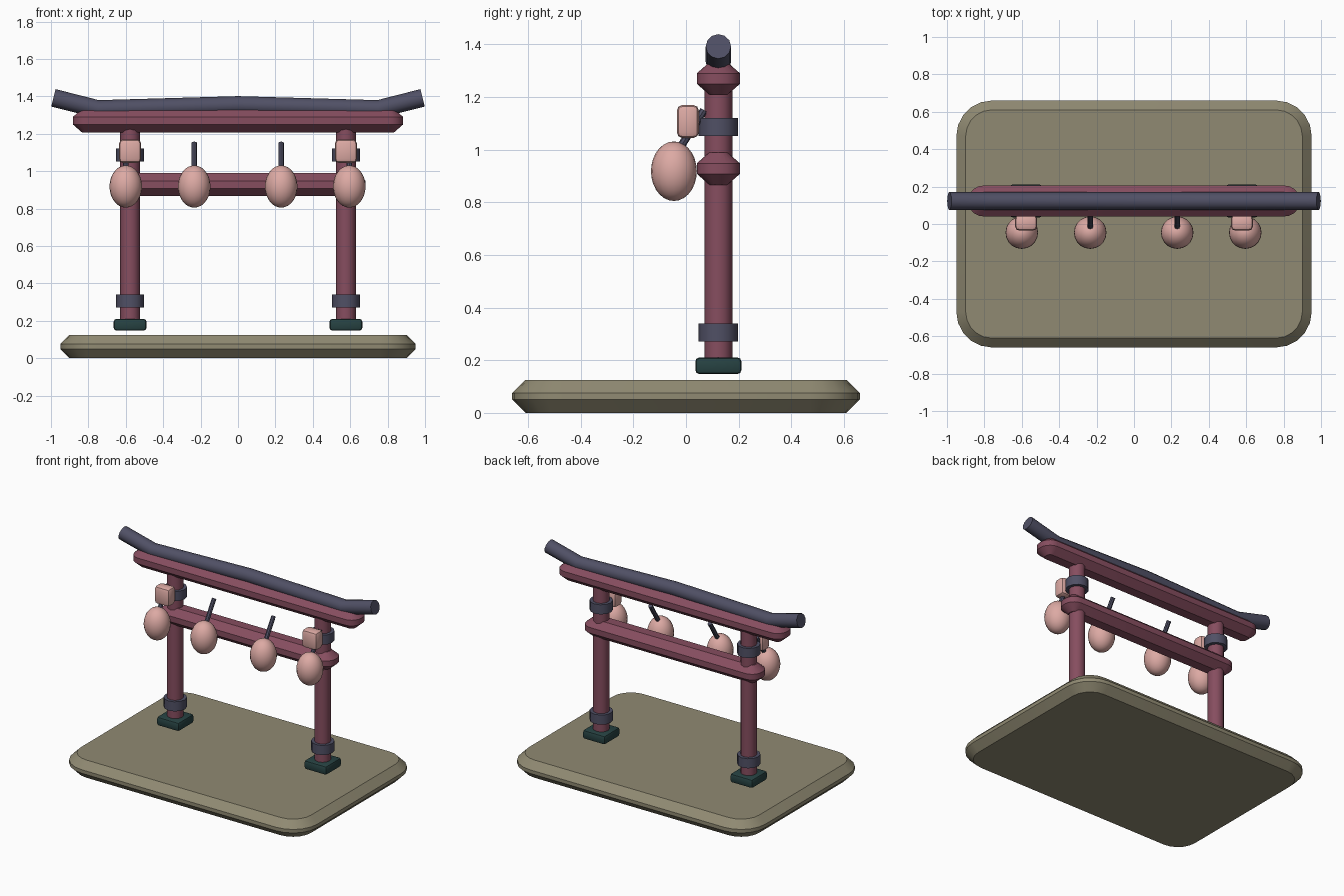
import bpy, bmesh, math
from mathutils import Vector

cube = bpy.data.objects.get("Cube")
if cube:
    bpy.data.objects.remove(cube, do_unlink=True)


def material(name, rgb):
    mat = bpy.data.materials.new(name)
    mat.use_nodes = True
    color = (*rgb, 1)
    mat.diffuse_color = color
    mat.node_tree.nodes["Principled BSDF"].inputs["Base Color"].default_value = color
    return mat


red = material("dusty_red", (0.24, 0.075, 0.115))
slate = material("slate_blue", (0.08, 0.08, 0.13))
teal = material("dark_teal", (0.02, 0.055, 0.055))
pink = material("pale_pink", (0.72, 0.40, 0.37))
stone = material("olive_stone", (0.28, 0.255, 0.17))


def shade(obj, angle):
    bpy.ops.object.select_all(action="DESELECT")
    obj.select_set(True)
    bpy.context.view_layer.objects.active = obj
    bpy.ops.object.shade_smooth_by_angle(angle=math.radians(angle))


def finish(name, bm, mat, angle=35):
    bmesh.ops.recalc_face_normals(bm, faces=bm.faces)
    mesh = bpy.data.meshes.new(name)
    bm.to_mesh(mesh)
    bm.free()
    mesh.materials.append(mat)
    obj = bpy.data.objects.new(name, mesh)
    bpy.context.collection.objects.link(obj)
    shade(obj, angle)
    return obj


def rounded_slab(name, center, half, radius, inset, chamfer, mat, steps=5):
    """Slab with a rounded plan and chamfered upper and lower rims."""
    bm = bmesh.new()
    rings = []
    hx, hy, hz = half
    for z, cut in ((-hz, inset), (chamfer - hz, 0), (hz - chamfer, 0), (hz, inset)):
        r = max(radius - cut, 0.015)
        ring = []
        for quarter, (sx, sy) in enumerate(((1, 1), (-1, 1), (-1, -1), (1, -1))):
            for i in range(steps + 1):
                a = (quarter + i / steps) * math.pi / 2
                ring.append(bm.verts.new((
                    center[0] + sx * (hx - cut - r) + r * math.cos(a),
                    center[1] + sy * (hy - cut - r) + r * math.sin(a),
                    center[2] + z)))
        rings.append(ring)
    n = len(rings[0])
    for low, high in zip(rings, rings[1:]):
        for i in range(n):
            j = (i + 1) % n
            bm.faces.new((low[i], low[j], high[j], high[i]))
    bm.faces.new(rings[0])
    bm.faces.new(rings[-1])
    return finish(name, bm, mat)


def box(name, center, size, bevel, mat):
    bm = bmesh.new()
    bmesh.ops.create_cube(bm, size=1)
    bmesh.ops.scale(bm, vec=size, verts=bm.verts)
    bmesh.ops.translate(bm, vec=center, verts=bm.verts)
    bmesh.ops.bevel(bm, geom=bm.edges[:], offset=bevel, segments=2,
                    profile=0.5, affect="EDGES")
    return finish(name, bm, mat, 40)


def rod(name, start, end, radius, mat, sides=12):
    start, end = Vector(start), Vector(end)
    bm = bmesh.new()
    bmesh.ops.create_cone(bm, cap_ends=True, segments=sides, radius1=radius,
                          radius2=radius, depth=(end - start).length)
    turn = (end - start).to_track_quat("Z", "Y").to_matrix()
    bmesh.ops.rotate(bm, matrix=turn, verts=bm.verts)
    bmesh.ops.translate(bm, vec=(start + end) / 2, verts=bm.verts)
    return finish(name, bm, mat)


GATE_Y = 0.123

# Ground slab
rounded_slab("ground_slab", (0, 0, 0.0625), (0.95, 0.66, 0.0625),
             0.19, 0.05, 0.05, stone)

# Posts with feet, bands and mounted boxes
for side, x in (("left", 0.577), ("right", -0.577)):
    rod(side + "_post", (x, GATE_Y, 0.16), (x, GATE_Y, 1.26), 0.053, red)
    box(side + "_foot", (x, GATE_Y, 0.179), (0.175, 0.175, 0.063), 0.015, teal)
    for label, z in (("lower", 0.306), ("upper", 1.086)):
        rod(f"{side}_{label}_band", (x, GATE_Y, z - 0.034),
            (x, GATE_Y, z + 0.034), 0.075, slate)
    box(side + "_box", (x, 0.007, 1.107), (0.118, 0.084, 0.126), 0.022, pink)

# Cross beams
for name, z, half_length in (("tie_beam", 0.928, 0.683), ("top_beam", 1.27, 0.883)):
    rounded_slab(name, (0, GATE_Y, z), (half_length, 0.082, 0.062),
                 0.075, 0.048, 0.042, red)

# Roof rail, a round bar with upturned ends
curve = bpy.data.curves.new("roof_rail", "CURVE")
curve.dimensions = "3D"
curve.bevel_depth = 0.048
curve.bevel_resolution = 4
curve.use_fill_caps = True
path = [(-0.987, 1.392), (-0.75, 1.332), (0, 1.353), (0.75, 1.332), (0.987, 1.392)]
spline = curve.splines.new("POLY")
spline.points.add(len(path) - 1)
for point, (x, z) in zip(spline.points, path):
    point.co = (x, GATE_Y, z, 1)
curve.materials.append(slate)
rail = bpy.data.objects.new("roof_rail", curve)
bpy.context.collection.objects.link(rail)
bpy.ops.object.select_all(action="DESELECT")
rail.select_set(True)
bpy.context.view_layer.objects.active = rail
bpy.ops.object.convert(target="MESH")
shade(bpy.context.view_layer.objects.active, 35)

# Hanging lanterns on slanted rods
for i, x in enumerate((-0.6, -0.234, 0.231, 0.595), 1):
    bm = bmesh.new()
    bmesh.ops.create_uvsphere(bm, u_segments=20, v_segments=14, radius=1)
    bmesh.ops.scale(bm, vec=(0.087, 0.087, 0.113), verts=bm.verts)
    bmesh.ops.translate(bm, vec=(x, -0.046, 0.918), verts=bm.verts)
    finish(f"lantern_{i}", bm, pink, 60)
    rod(f"lantern_rod_{i}", (x, -0.04, 0.98), (x, 0.068, 1.15), 0.015, slate, 8)
